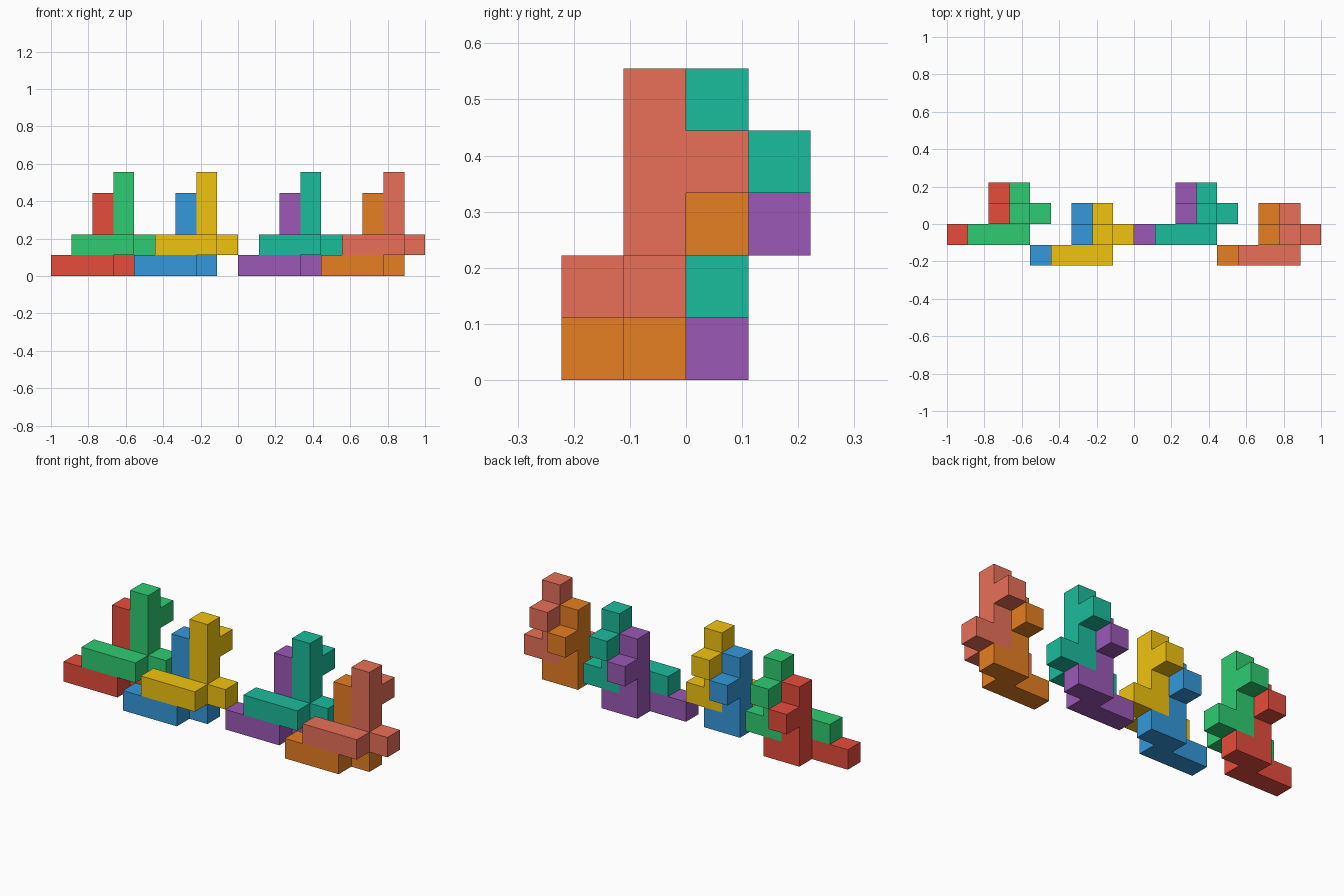
import bpy, bmesh, math
from mathutils import Vector

if "Cube" in bpy.data.objects:
    bpy.data.objects.remove(bpy.data.objects["Cube"])

U = 1 / 9  # edge length of one cube

# One puzzle piece: a row of three, a side cube, a four-high tower, a nub at the back
CELLS = ([(x, -1, 0) for x in range(3)] + [(3, 0, 0)]
         + [(2, 0, z) for z in range(4)] + [(2, 1, 2)])
AXES = [Vector(a) for a in ((1, 0, 0), (0, 1, 0), (0, 0, 1))]


def linear(hex_code):
    rgb = [int(hex_code[i:i + 2], 16) / 255 for i in (0, 2, 4)]
    return [c / 12.92 if c <= 0.04045 else ((c + 0.055) / 1.055) ** 2.4 for c in rgb] + [1]


def make_piece(name, offset, hex_code):
    bm = bmesh.new()
    for cell in CELLS:
        for i in range(3):
            for sign in (1, -1):
                n = AXES[i] * sign
                # Skip faces shared with a neighbouring cube of this piece
                if tuple(int(c + d) for c, d in zip(cell, n)) in CELLS:
                    continue
                a = AXES[(i + 1) % 3]
                b = n.cross(a)
                mid = Vector(cell) + Vector((0.5, 0.5, 0.5)) + n / 2 + Vector(offset)
                bm.faces.new([bm.verts.new((mid + a * s / 2 + b * t / 2) * U)
                              for s, t in ((-1, -1), (1, -1), (1, 1), (-1, 1))])
    bmesh.ops.remove_doubles(bm, verts=bm.verts, dist=1e-4)
    bmesh.ops.dissolve_limit(bm, angle_limit=math.radians(1), verts=bm.verts, edges=bm.edges)
    mesh = bpy.data.meshes.new(name)
    bm.to_mesh(mesh)
    bm.free()
    mat = bpy.data.materials.new(name + "_colour")
    mat.diffuse_color = linear(hex_code)
    mat.use_nodes = True
    mat.node_tree.nodes["Principled BSDF"].inputs["Base Color"].default_value = mat.diffuse_color
    mesh.materials.append(mat)
    bpy.context.collection.objects.link(bpy.data.objects.new(name, mesh))


# Four stacked pairs, alternating in depth; the upper piece is one step right and up
PAIRS = [(-9, 0, ("red", "e74c3c"), ("green", "2ecc71")),
         (-5, -1, ("blue", "3498db"), ("yellow", "f1c40f")),
         (0, 0, ("purple", "9b59b6"), ("teal", "1abc9c")),
         (4, -1, ("orange", "e67e22"), ("salmon", "e87058"))]
for x, y, lower, upper in PAIRS:
    make_piece(lower[0] + "_lower_piece", (x, y, 0), lower[1])
    make_piece(upper[0] + "_upper_piece", (x + 1, y, 1), upper[1])
